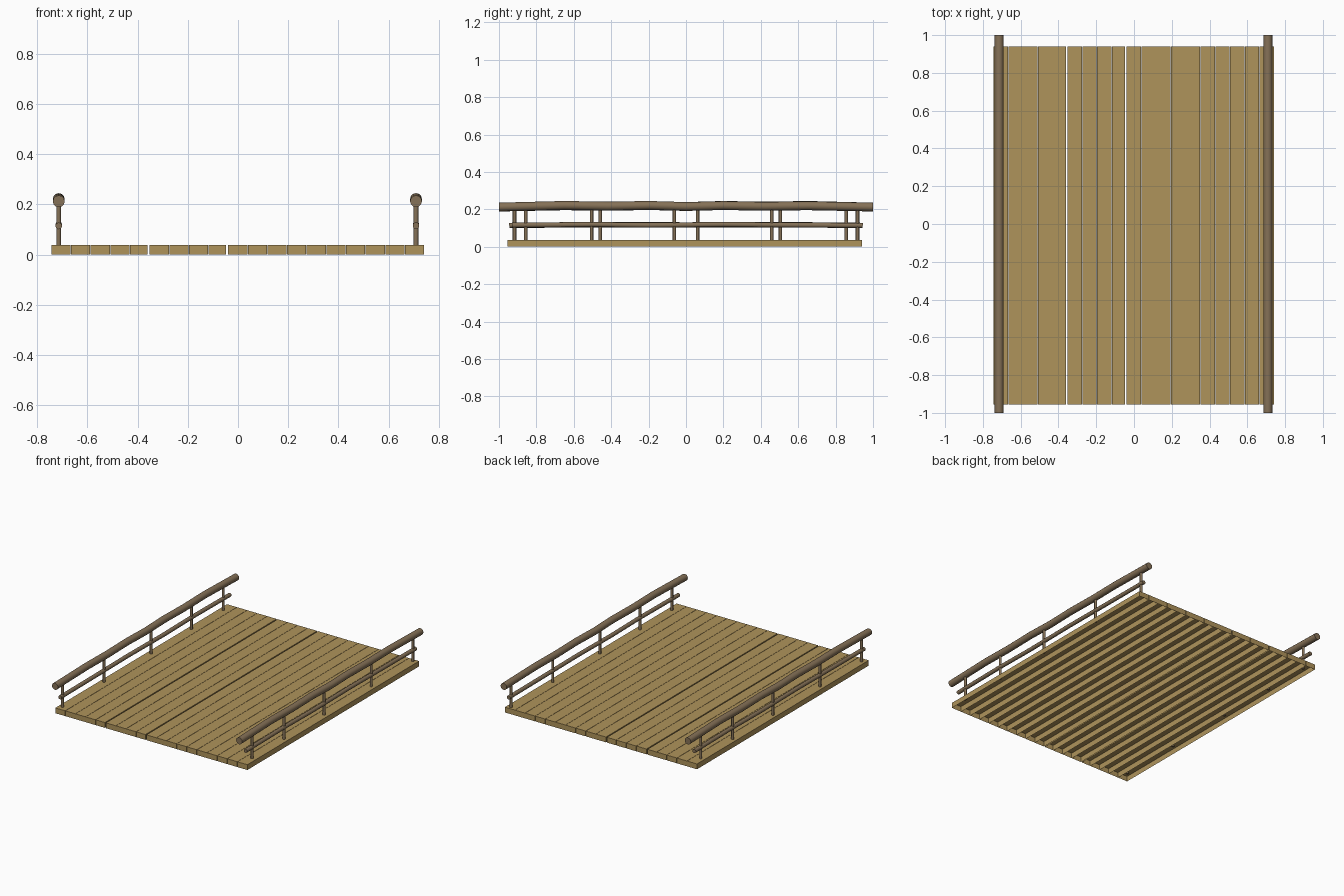
import bpy, bmesh, math
from mathutils import Vector

cube = bpy.data.objects.get("Cube")
if cube:
    bpy.data.objects.remove(cube, do_unlink=True)


def make_material(name, rgb):
    mat = bpy.data.materials.new(name)
    mat.use_nodes = True
    mat.diffuse_color = (*rgb, 1)
    mat.node_tree.nodes["Principled BSDF"].inputs["Base Color"].default_value = (*rgb, 1)
    return mat


DECK = make_material("tan plank wood", (0.43, 0.295, 0.105))
LOG = make_material("grey brown log wood", (0.235, 0.165, 0.095))


def finish(bm, name, mat, smooth=False):
    mesh = bpy.data.meshes.new(name)
    bm.to_mesh(mesh)
    bm.free()
    obj = bpy.data.objects.new(name, mesh)
    bpy.context.collection.objects.link(obj)
    mesh.materials.append(mat)
    if smooth:
        bpy.ops.object.select_all(action='DESELECT')
        obj.select_set(True)
        bpy.context.view_layer.objects.active = obj
        bpy.ops.object.shade_smooth_by_angle(angle=math.radians(50))
    return obj


def log(name, path, radius, sides):
    """Capped round log swept along a nearly straight path."""
    bm = bmesh.new()
    along = (path[-1] - path[0]).normalized()
    u = along.cross(Vector((1, 0, 0))).normalized()
    v = along.cross(u)
    rings = []
    for p in path:
        angles = [math.tau * i / sides for i in range(sides)]
        rings.append([bm.verts.new(p + radius * (u * math.cos(a) + v * math.sin(a)))
                      for a in angles])
    for r0, r1 in zip(rings, rings[1:]):
        for i in range(sides):
            j = (i + 1) % sides
            bm.faces.new((r0[i], r0[j], r1[j], r1[i]))
    bm.faces.new(rings[0])
    bm.faces.new(rings[-1])
    bmesh.ops.recalc_face_normals(bm, faces=bm.faces)
    return finish(bm, name, LOG, smooth=True)


# Deck planks, open underneath
COUNT, HALF, FRONT, BACK, TOP = 19, 0.743, -0.955, 0.94, 0.037
pitch = 2 * HALF / COUNT
for k in range(COUNT):
    gap = 0.008 if k in (4, 8) else 0.002
    x0 = -HALF + k * pitch
    x1 = x0 + pitch - gap
    bm = bmesh.new()
    bmesh.ops.create_cube(bm, size=1)
    for vert in bm.verts:
        vert.co.x = x1 if vert.co.x > 0 else x0
        vert.co.y = BACK if vert.co.y > 0 else FRONT
        vert.co.z = TOP if vert.co.z > 0 else 0
    bm.normal_update()
    bottom = [f for f in bm.faces if f.normal.z < -0.9]
    bmesh.ops.delete(bm, geom=bottom, context='FACES_ONLY')
    finish(bm, f"deck_plank_{k + 1}", DECK)

# Railings: the second one is the first turned half around
HANDRAIL = [(-1, 0.212), (-0.65, 0.221), (-0.42, 0.217), (-0.2, 0.221),
            (0, 0.215), (0.2, 0.220), (0.42, 0.216), (0.65, 0.219), (1, 0.212)]
LOWER = [(-0.93, 0.115), (-0.5, 0.119), (-0.2, 0.115), (0.2, 0.119),
         (0.55, 0.116), (0.945, 0.114)]
POSTS = [-0.857, -0.505, -0.062, 0.458, 0.917]

for side, turn, x in (("left", 1, 0.709), ("right", -1, -0.714)):
    log(f"{side}_handrail", [Vector((x, turn * y, z)) for y, z in HANDRAIL], 0.0235, 12)
    log(f"{side}_lower_rail", [Vector((x, turn * y, z)) for y, z in LOWER], 0.0135, 10)
    for n, y in enumerate(POSTS):
        log(f"{side}_post_{n + 1}",
            [Vector((x, turn * y, z)) for z in (0.03, 0.21)], 0.0095, 8)
